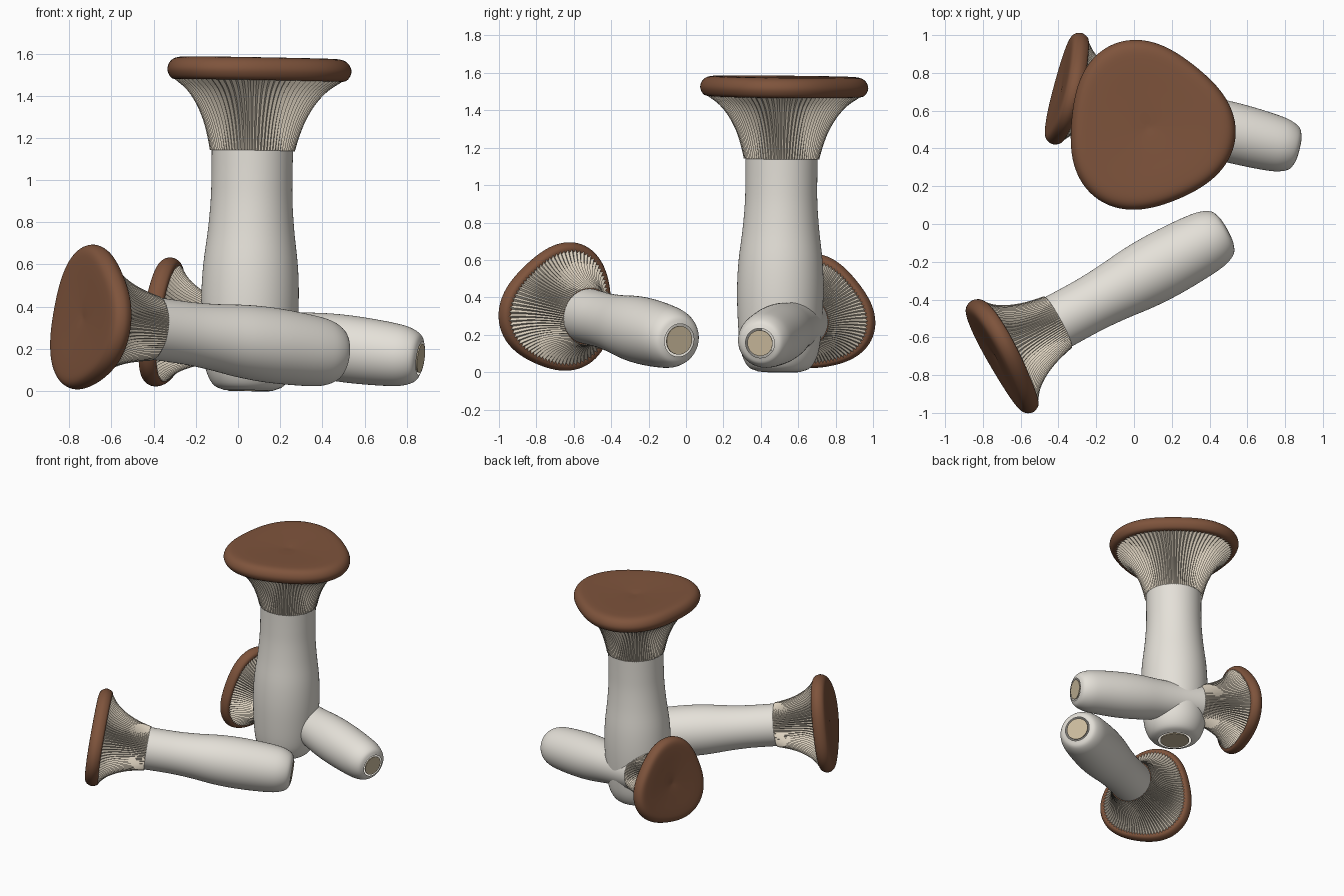
import bpy, bmesh, math
from mathutils import Vector, Matrix

if "Cube" in bpy.data.objects:
    bpy.data.objects.remove(bpy.data.objects["Cube"])


def material(name, rgb):
    m = bpy.data.materials.new(name)
    m.diffuse_color = (*rgb, 1)
    m.use_nodes = True
    m.node_tree.nodes["Principled BSDF"].inputs["Base Color"].default_value = m.diffuse_color
    return m


STEM = material("stem_cream", (0.78, 0.75, 0.69))
GILL = material("gill_cream", (0.72, 0.64, 0.52))
CAP = material("cap_brown", (0.21, 0.088, 0.045))
CUT = material("cut_tan", (0.60, 0.50, 0.34))

# Profiles (radius, height) of the standard upright mushroom
STEM_P = [(0.115, 0.003), (0.165, 0.025), (0.2, 0.085), (0.217, 0.17), (0.228, 0.32),
          (0.231, 0.46), (0.224, 0.6), (0.205, 0.76), (0.194, 0.9), (0.192, 1.02), (0.193, 1.15)]
GILL_P = [(0.199, 1.14), (0.212, 1.2), (0.236, 1.28), (0.275, 1.36), (0.325, 1.425), (0.395, 1.478)]
CAP_P = [(0.365, 1.478), (0.395, 1.472), (0.423, 1.483), (0.439, 1.52), (0.425, 1.557),
         (0.39, 1.577), (0.32, 1.58), (0.2, 1.576), (0.08, 1.571), (0, 1.565)]
DISC_P = [(0.1, 0.008), (0.1, 0), (0, 0)]


def smooth_profile(pts, n=4):
    """Catmull-Rom refinement of a profile."""
    v = [Vector(p) for p in pts]
    v = [2 * v[0] - v[1]] + v + [2 * v[-1] - v[-2]]
    out = []
    for a, b, c, d in zip(v, v[1:], v[2:], v[3:]):
        for i in range(n):
            t = i / n
            out.append(0.5 * (2 * b + (c - a) * t + (2 * a - 5 * b + 4 * c - d) * t * t
                              + (3 * b - a - 3 * c + d) * t ** 3))
    return out + [v[-2]]


def lathe(name, profile, frame, mat, segs=96, shape=lambda r, z, i, a: r):
    """Revolve a profile; shape() varies the radius round the axis."""
    bm = bmesh.new()
    rings = []
    for r, z in profile:
        if r < 1e-5:
            rings.append([bm.verts.new((0, 0, z))] * segs)
            continue
        ring = []
        for i in range(segs):
            a = 2 * math.pi * i / segs
            q = shape(r, z, i, a)
            ring.append(bm.verts.new((q * math.cos(a), q * math.sin(a), z)))
        rings.append(ring)
    for lo, hi in zip(rings, rings[1:]):
        for i in range(segs):
            j = (i + 1) % segs
            quad = [lo[i], lo[j], hi[j], hi[i]]
            bm.faces.new(list(dict.fromkeys(quad)))
    bm.transform(frame)
    bmesh.ops.recalc_face_normals(bm, faces=bm.faces)
    me = bpy.data.meshes.new(name)
    bm.to_mesh(me)
    bm.free()
    me.materials.append(mat)
    ob = bpy.data.objects.new(name, me)
    bpy.context.collection.objects.link(ob)
    bpy.ops.object.select_all(action='DESELECT')
    ob.select_set(True)
    bpy.context.view_layer.objects.active = ob
    bpy.ops.object.shade_smooth_by_angle(angle=math.radians(35))
    return ob


def mushroom(tag, base, top, width, lobe_deg):
    base, top = Vector(base), Vector(top)
    d = top - base
    length = d.length / 1.565
    d.normalize()
    # local frame: x stays horizontal, z runs from base to cap
    ex = Vector((1, 0, 0)) if d.z > 0.9 else Vector((-d.y, d.x, 0)).normalized()
    ey = d.cross(ex).normalized()
    ex = ey.cross(d)
    rot = Matrix((ex, ey, d)).transposed().to_4x4()
    frame = Matrix.Translation(base) @ rot @ Matrix.Diagonal((width, width, length, 1))
    phase = math.radians(lobe_deg)

    def lobes(a):
        return 0.068 * math.cos(3 * (a - phase)) + 0.012 * math.cos(2 * (a - phase))

    def cap_shape(r, z, i, a):
        return r * (1 + lobes(a))

    def gill_shape(r, z, i, a):
        t = max(0, (z - 1.14) / 0.338)
        ridge = (0.003 + 0.009 * t) * (1 if i % 2 else -1)
        return r * (1 + lobes(a) * t) + ridge

    lathe(tag + "_stem", smooth_profile(STEM_P), frame, STEM)
    lathe(tag + "_gills", smooth_profile(GILL_P, 3), frame, GILL, 168, gill_shape)
    lathe(tag + "_cap", smooth_profile(CAP_P), frame, CAP, 96, cap_shape)
    lathe(tag + "_cut_base", DISC_P, frame, CUT, 48)


# One standing mushroom and two lying down
mushroom("standing", (0.05, 0.5, 0), (0.075, 0.515, 1.565), 1.0, 113)
mushroom("front_lying", (0.487, -0.035, 0.17), (-0.735, -0.7, 0.345), 0.77, 110)
mushroom("back_lying", (0.868, 0.395, 0.155), (-0.385, 0.715, 0.315), 0.69, 80)
